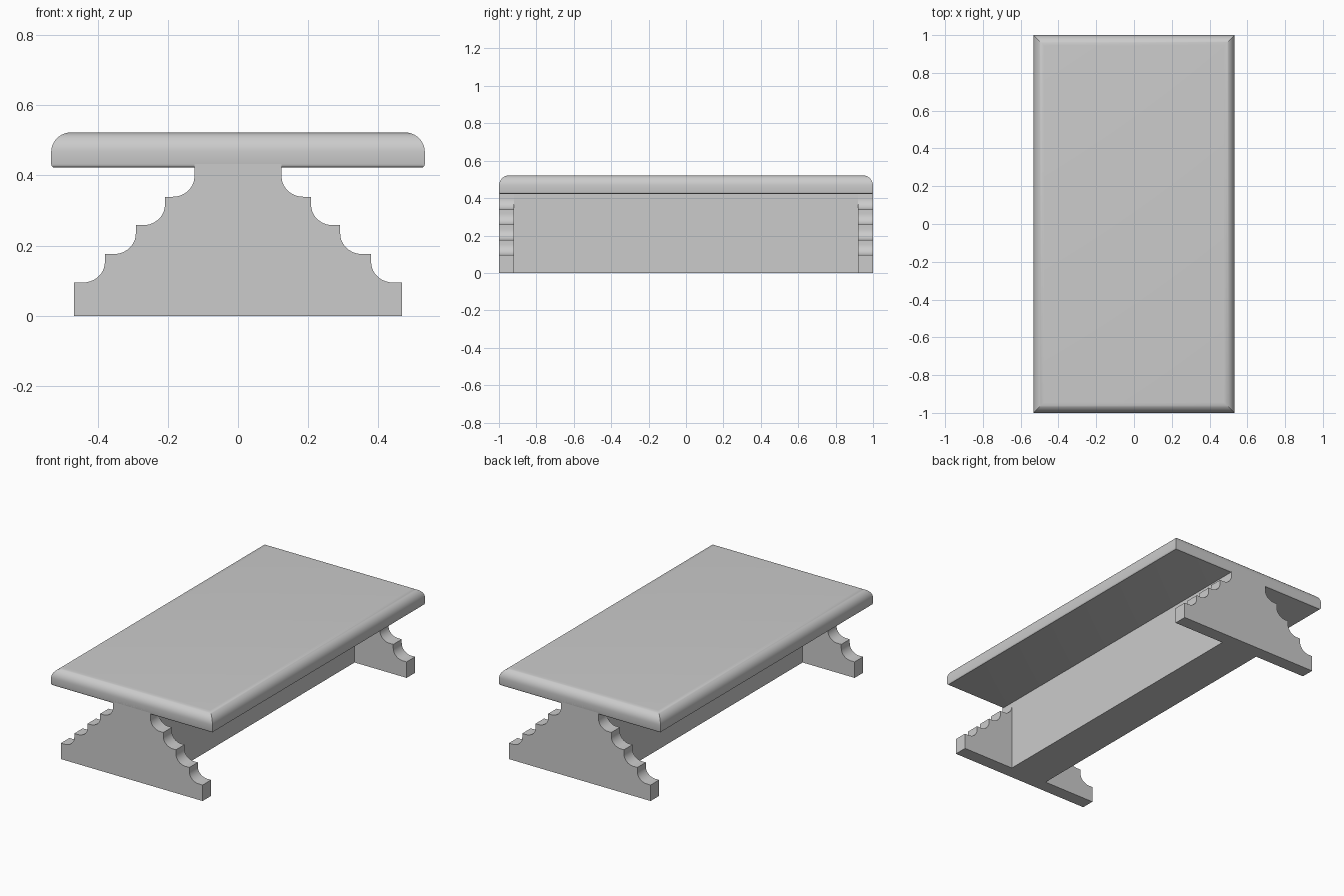
import bpy, bmesh
from math import sin, cos, pi, radians

if "Cube" in bpy.data.objects:
    bpy.data.objects.remove(bpy.data.objects["Cube"])


def finish(name, bm):
    bmesh.ops.recalc_face_normals(bm, faces=bm.faces)
    mesh = bpy.data.meshes.new(name)
    bm.to_mesh(mesh)
    bm.free()
    obj = bpy.data.objects.new(name, mesh)
    bpy.context.collection.objects.link(obj)
    bpy.ops.object.select_all(action='DESELECT')
    obj.select_set(True)
    bpy.context.view_layer.objects.active = obj
    bpy.ops.object.shade_smooth_by_angle(angle=radians(30))
    return obj


def box(x, y, z0, z1):
    bm = bmesh.new()
    bmesh.ops.create_cube(bm, size=1)
    for v in bm.verts:
        v.co = (v.co.x * 2 * x, v.co.y * 2 * y, z1 if v.co.z > 0 else z0)
    return bm


def round_rim(bm, z, width, segments):
    edges = [e for e in bm.edges if all(abs(v.co.z - z) < 1e-5 for v in e.verts)]
    bmesh.ops.bevel(bm, geom=edges, offset=width, segments=segments,
                    profile=0.5, affect='EDGES')


# Table top: broad rounding above, small rounding below
TOP, UNDER, NECK = 0.522, 0.422, 0.124
bm = box(0.532, 1.0, UNDER, TOP)
round_rim(bm, TOP, 0.056, 10)
round_rim(bm, UNDER, 0.01, 3)
finish("table_top", bm)

# Stepped end supports: each step is a ledge followed by a concave cove
corners = [(0.467, 0.095), (0.379, 0.176), (0.291, 0.258), (0.208, 0.339), (NECK, 0.45)]
half = [(0.467, 0.0)]
for (x, z), (nx, _) in zip(corners, corners[1:]):
    half.append((x, z))
    rx, rz = 0.062, 0.058
    for i in range(11):
        a = pi / 2 * i / 10
        half.append((nx + rx * (1 - sin(a)), z + rz * (1 - cos(a))))
half.append(corners[-1])
profile = half + [(-x, z) for x, z in reversed(half)]


def support(name, y0, y1):
    bm = bmesh.new()
    face = bm.faces.new([bm.verts.new((x, y0, z)) for x, z in profile])
    new = bmesh.ops.extrude_face_region(bm, geom=[face])["geom"]
    bmesh.ops.translate(bm, vec=(0, y1 - y0, 0),
                        verts=[g for g in new if isinstance(g, bmesh.types.BMVert)])
    finish(name, bm)


support("front_support", -1.0, -0.92)
support("back_support", 0.92, 1.0)

# Thick central beam joining the supports
finish("central_beam", box(NECK, 0.92, 0.0, UNDER))
